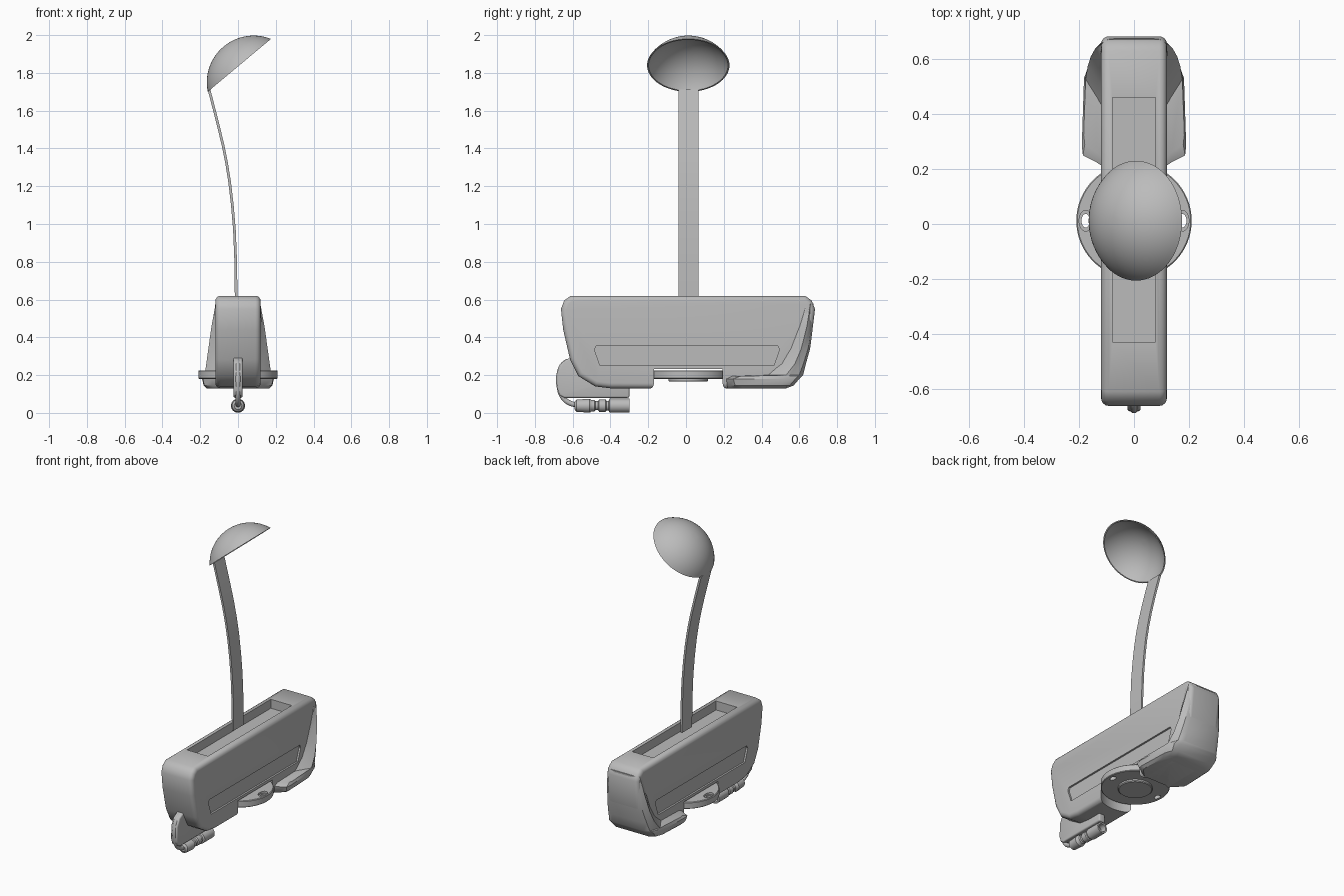
import bpy, bmesh, math
from mathutils import Vector, Matrix

if "Cube" in bpy.data.objects:
    bpy.data.objects.remove(bpy.data.objects["Cube"], do_unlink=True)

grey = bpy.data.materials.new("neutral_grey")
grey.use_nodes = True
grey.diffuse_color = (0.5, 0.5, 0.5, 1)
grey.node_tree.nodes["Principled BSDF"].inputs["Base Color"].default_value = (0.5, 0.5, 0.5, 1)


def loft(name, rings):
    """Skin a list of equal-length closed rings and cap both ends."""
    bm = bmesh.new()
    rows = [[bm.verts.new(p) for p in ring] for ring in rings]
    n = len(rows[0])
    for a, b in zip(rows, rows[1:]):
        for i in range(n):
            j = (i + 1) % n
            bm.faces.new((a[i], a[j], b[j], b[i]))
    bm.faces.new(rows[0][::-1])
    bm.faces.new(rows[-1])
    bmesh.ops.recalc_face_normals(bm, faces=bm.faces)
    mesh = bpy.data.meshes.new(name)
    bm.to_mesh(mesh)
    bm.free()
    mesh.materials.append(grey)
    obj = bpy.data.objects.new(name, mesh)
    bpy.context.collection.objects.link(obj)
    return obj


def slab(name, profile, x0, x1):
    """Extrude a (y, z) profile from x0 to x1."""
    return loft(name, [[(x, y, z) for y, z in profile] for x in (x0, x1)])


def box(name, x, y, z):
    return slab(name, [(y[0], z[0]), (y[1], z[0]), (y[1], z[1]), (y[0], z[1])], *x)


def lathe(name, profile, seg, matrix):
    """Revolve (radius, height) pairs about z, then place with a matrix."""
    turns = [2 * math.pi * i / seg for i in range(seg)]
    return loft(name, [[matrix @ Vector((r * math.cos(t), r * math.sin(t), h)) for t in turns]
                       for r, h in profile])


def apply_modifier(obj, kind, **settings):
    mod = obj.modifiers.new(kind, kind)
    for key, value in settings.items():
        setattr(mod, key, value)
    bpy.context.view_layer.objects.active = obj
    bpy.ops.object.modifier_apply(modifier=mod.name)


def round_edges(obj, width, segments=3):
    apply_modifier(obj, "BEVEL", width=width, segments=segments,
                   limit_method="ANGLE", angle_limit=math.radians(60))


def cut(obj, cutter):
    cutter.hide_render = True
    apply_modifier(obj, "BOOLEAN", object=cutter, operation="DIFFERENCE", solver="EXACT")
    bpy.data.objects.remove(cutter, do_unlink=True)


def at(x, y, z):
    return Matrix.Translation((x, y, z))


CENTRE_Y = 0.012

# Main housing with rounded rim
outline = [(-0.61, 0.62), (-0.645, 0.595), (-0.662, 0.55), (-0.65, 0.44), (-0.614, 0.283),
           (-0.57, 0.195), (-0.48, 0.14), (-0.4, 0.13), (0.47, 0.13), (0.577, 0.175),
           (0.63, 0.257), (0.66, 0.36), (0.683, 0.55), (0.665, 0.595), (0.63, 0.62)]
body = slab("housing", outline, -0.12, 0.12)
round_edges(body, 0.028, 4)

# Top tray, side slots and round mount notch
cut(body, box("tray_cutter", (-0.078, 0.078), (-0.43, 0.46), (0.56, 0.7)))
slot = [(-0.47, 0.25), (0.465, 0.25), (0.495, 0.335), (0.485, 0.355),
        (-0.475, 0.355), (-0.485, 0.335)]
slot[0] = (-0.455, 0.25)
for side in (-1, 1):
    cut(body, slab("slot_cutter", slot, side * 0.108, side * 0.2))
cut(body, lathe("notch_cutter", [(0.218, 0), (0.218, 0.232)], 64, at(0, CENTRE_Y, 0)))

# Flared rear foot: z, half width, front root, front edge, back
levels = [(0.13, 0.165, 0.22, 0.28, 0.53), (0.145, 0.182, 0.205, 0.26, 0.57),
          (0.18, 0.19, 0.2, 0.25, 0.6), (0.195, 0.183, 0.23, 0.29, 0.615),
          (0.2, 0.176, 0.4, 0.52, 0.62), (0.26, 0.168, 0.48, 0.57, 0.635),
          (0.34, 0.157, 0.53, 0.605, 0.657), (0.46, 0.14, 0.58, 0.637, 0.672),
          (0.58, 0.118, 0.62, 0.658, 0.676)]
rings = []
for z, w, root, edge, back in levels:
    r = min(0.07, (back - edge) * 0.7)
    half = [(0.1, root), (0.12 + (w - 0.12) * 0.25, root * 0.5 + edge * 0.5),
            (w - 0.004, edge), (w, edge + 0.1 * (back - edge)), (w - 0.008, back - r),
            (w - 0.025, back - r * 0.3), (w - 0.06, back)]
    rings.append([(x, y, z) for x, y in half] + [(-x, y, z) for x, y in reversed(half)])
loft("rear_foot", rings)

# Round mounting plate with two eyelets and a hub
plate = lathe("mount_plate", [(0.206, 0.18), (0.21, 0.184), (0.21, 0.221), (0.206, 0.225)],
              64, at(0, CENTRE_Y, 0))
for side in (-1, 1):
    for rx, ry, z in ((0.024, 0.038, 0.212), (0.015, 0.025, 0.1)):
        place = at(side * 0.176, CENTRE_Y, z) @ Matrix.Diagonal((rx, ry, 1, 1))
        cut(plate, lathe("eyelet_cutter", [(1, 0), (1, 0.2)], 24, place))
lathe("mount_hub", [(0.1, 0.165), (0.105, 0.17), (0.105, 0.2)], 48, at(0, CENTRE_Y, 0))

# Cable guard fin under the front
fin = [(-0.3, 0.08), (-0.3, 0.2), (-0.55, 0.3), (-0.61, 0.295), (-0.655, 0.27),
       (-0.68, 0.22), (-0.682, 0.13), (-0.67, 0.095), (-0.645, 0.08)]
round_edges(slab("cable_guard", fin, -0.024, 0.024), 0.009)

# Cable
path = [(-0.6, 0.28), (-0.645, 0.262), (-0.67, 0.215), (-0.67, 0.13),
        (-0.65, 0.08), (-0.615, 0.052), (-0.56, 0.04)]
curve = bpy.data.curves.new("cable", "CURVE")
curve.dimensions = "3D"
curve.bevel_depth = 0.014
curve.bevel_resolution = 3
spline = curve.splines.new("BEZIER")
spline.bezier_points.add(len(path) - 1)
for point, (y, z) in zip(spline.bezier_points, path):
    point.co = (0, y, z)
    point.handle_left_type = point.handle_right_type = "AUTO"
curve.materials.append(grey)
bpy.context.collection.objects.link(bpy.data.objects.new("cable", curve))

# Plug at the end of the cable
plug = [(0.02, -0.59), (0.032, -0.58), (0.037, -0.51), (0.03, -0.5), (0.03, -0.485),
        (0.024, -0.48), (0.024, -0.465), (0.032, -0.46), (0.032, -0.425), (0.026, -0.42),
        (0.026, -0.41), (0.037, -0.405), (0.037, -0.3), (0.026, -0.3), (0.026, -0.34)]
lathe("plug", plug, 32, at(0, 0, 0.038) @ Matrix.Rotation(-math.pi / 2, 4, "X"))

# Curved flat stem
spine = [Vector(p) for p in ((-0.01, 0.62), (-0.012, 0.8), (-0.019, 0.97), (-0.03, 1.1),
                             (-0.044, 1.22), (-0.06, 1.32), (-0.08, 1.42), (-0.104, 1.52),
                             (-0.127, 1.61), (-0.153, 1.71))]
rings = []
for i, p in enumerate(spine):
    tangent = (spine[min(i + 1, len(spine) - 1)] - spine[max(i - 1, 0)]).normalized()
    across = Vector((tangent.y, -tangent.x)) * 0.007
    rings.append([((p + s * across).x, CENTRE_Y + t * 0.053, (p + s * across).y)
                  for s, t in ((-1, -1), (1, -1), (1, 1), (-1, 1))])
stem = loft("stem", rings)

# Thin spherical bowl, opening down towards +x
RADIUS, DROP = 0.248, 0.118
rim = math.acos(DROP / RADIUS)
profile = []
for radius, order in ((RADIUS, range(1, 17)), (RADIUS - 0.007, range(16, 0, -1))):
    for i in order:
        a = math.acos(DROP / radius) * i / 16
        profile.append((radius * math.sin(a), radius * math.cos(a)))
tilt = Matrix.Rotation(-math.atan2(0.641, 0.767), 4, "Y")
lathe("bowl", profile, 64, at(0.083, CENTRE_Y, 1.7495) @ tilt)

# Smooth shading with sharp creases kept
for obj in bpy.context.scene.objects:
    obj.select_set(obj.type == "MESH")
bpy.context.view_layer.objects.active = body
bpy.ops.object.shade_smooth_by_angle(angle=math.radians(35))
